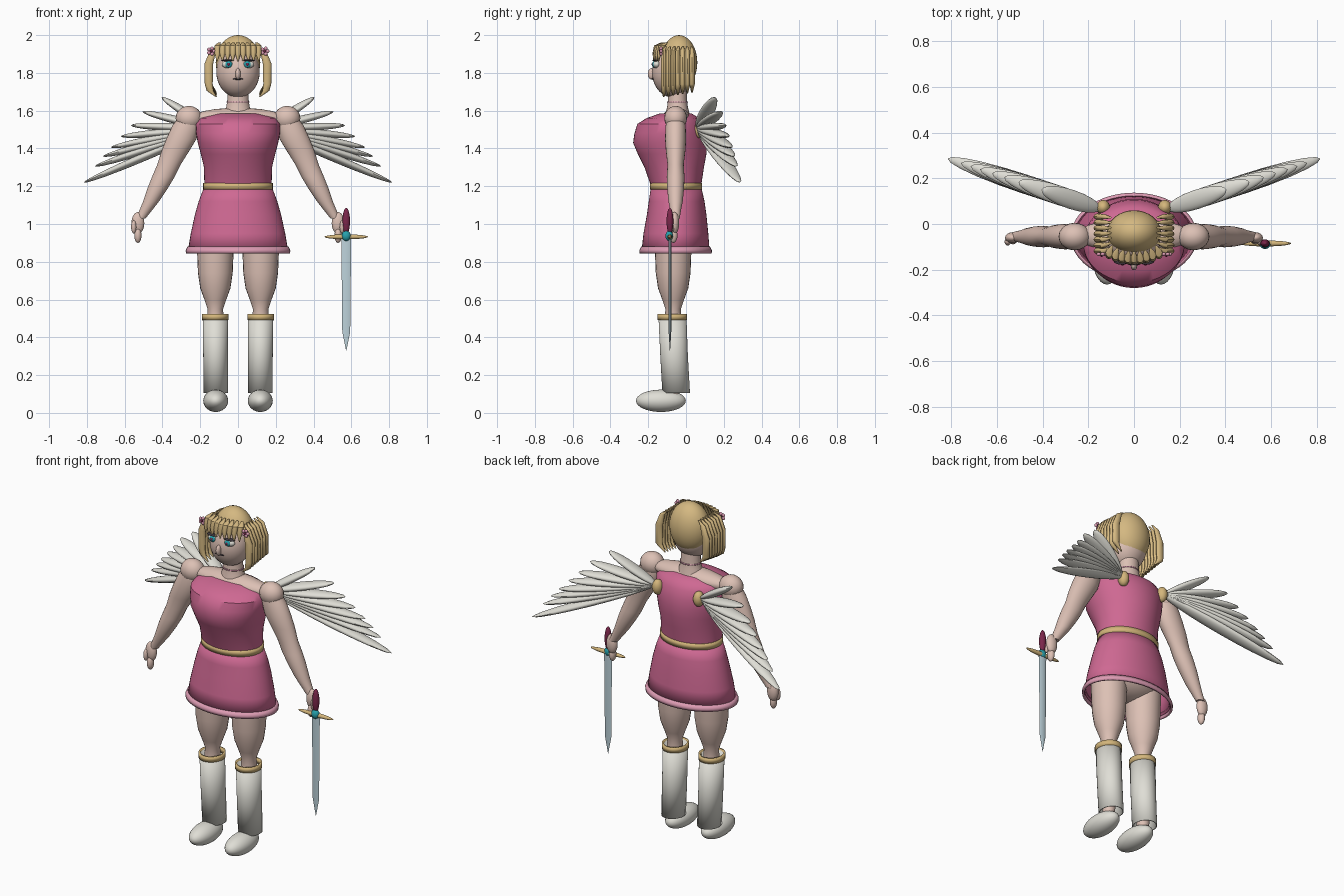
import bpy, bmesh, math
from mathutils import Matrix, Vector

cube = bpy.data.objects.get("Cube")
if cube:
    bpy.data.objects.remove(cube)

parts = []


def material(name, r, g, b):
    m = bpy.data.materials.new(name)
    m.use_nodes = True
    m.diffuse_color = (r, g, b, 1)
    m.node_tree.nodes["Principled BSDF"].inputs["Base Color"].default_value = (r, g, b, 1)
    return m


skin = material("skin", .72, .53, .46)
pink = material("dress pink", .62, .14, .29)
light_pink = material("hem pink", .72, .33, .45)
blond = material("blond hair", .66, .48, .22)
gold = material("gold trim", .66, .47, .20)
white = material("feather white", .74, .73, .67)
steel = material("blade steel", .52, .66, .72)
teal = material("teal gem", .02, .36, .42)
wine = material("wine red", .20, .02, .07)
dark = material("dark lash", .05, .04, .05)


def finish(name, bm, mat):
    bmesh.ops.recalc_face_normals(bm, faces=bm.faces)
    mesh = bpy.data.meshes.new(name)
    bm.to_mesh(mesh)
    bm.free()
    mesh.materials.append(mat)
    ob = bpy.data.objects.new(name, mesh)
    bpy.context.collection.objects.link(ob)
    parts.append(ob)
    return ob


def ball(name, loc, radii, mat, turn=None, seg=20):
    """Ellipsoid, optionally turned by a rotation matrix."""
    bm = bmesh.new()
    m = Matrix.Translation(loc) @ (turn or Matrix()) @ Matrix.Diagonal((*radii, 1))
    bmesh.ops.create_uvsphere(bm, u_segments=seg, v_segments=seg // 2 + 2, radius=1, matrix=m)
    return finish(name, bm, mat)


def loft(name, rings, mat, seg=24, caps=True, wall=0):
    """Skin over level ellipses given as (x, y, z, x radius, y radius)."""
    bm = bmesh.new()
    loops = []
    for x, y, z, rx, ry in rings:
        angles = [math.tau * i / seg for i in range(seg)]
        loops.append([bm.verts.new((x + rx * math.cos(a), y + ry * math.sin(a), z)) for a in angles])
    for a, b in zip(loops, loops[1:]):
        for i in range(seg):
            j = (i + 1) % seg
            bm.faces.new((a[i], a[j], b[j], b[i]))
    if caps:
        bm.faces.new(loops[0])
        bm.faces.new(loops[-1])
    ob = finish(name, bm, mat)
    if wall:
        ob.modifiers.new("wall", "SOLIDIFY").thickness = wall
    return ob


def body(z, w, front, back, grow=0):
    return (0, (front + back) / 2, z, w + grow, (back - front) / 2 + grow)


# Dress, belt and hem
dress = [(.86, .265, -.235, .125), (.95, .25, -.225, .118), (1.05, .228, -.207, .108),
         (1.12, .208, -.197, .098), (1.2, .178, -.185, .08), (1.3, .18, -.22, .095),
         (1.37, .197, -.255, .108), (1.43, .213, -.28, .11), (1.48, .222, -.273, .105),
         (1.53, .222, -.257, .09), (1.56, .2, -.21, .07), (1.585, .12, -.14, .03)]
loft("dress_bodice", [body(*r) for r in dress[4:]], pink, 48)
loft("dress_skirt", [body(*r) for r in dress[:5]], pink, 48, False, .005)
loft("belt", [body(z, .18, -.186, .082, .004) for z in (1.182, 1.218)], gold, 48, False, .008)
loft("skirt_hem", [body(z, .265, -.235, .125, g) for z, g in
                   ((.845, .011), (.86, .012), (.88, .003))], light_pink, 48, False, .012)

# Torso under the dress
ball("shoulder_bar", (0, -.05, 1.56), (.25, .075, .055), skin)
ball("pelvis", (0, -.06, .97), (.205, .13, .12), skin)
loft("neck", [(0, -.045, 1.56, .085, .07), (0, -.045, 1.62, .062, .055),
              (0, -.045, 1.66, .056, .05), (0, -.045, 1.78, .056, .05)], skin)
loft("choker", [(0, -.045, z, .061, .055) for z in (1.643, 1.649)], light_pink, 24, False, .004)

# Head and face
ball("face", (0, -.07, 1.805), (.115, .11, .135), skin, seg=32)
ball("nose", (0, -.182, 1.795), (.014, .02, .03), skin)
ball("mouth", (0, -.174, 1.768), (.028, .008, .005), dark)
ball("hair_cap", (0, -.037, 1.855), (.118, .097, .145), blond, seg=32)

# Fringe of pointed locks
for i in range(9):
    x = -.108 + .027 * i
    bow = .025 * (abs(x) / .108) ** 2
    loft(f"fringe_lock_{i + 1}", [(x * .9, -.125 + bow, 1.962, .006, .006),
                                  (x, -.15 + bow, 1.945, .016, .02),
                                  (x, -.166 + bow, 1.905, .016, .012),
                                  (x * 1.03, -.17 + bow, 1.86, .002, .003)], blond, 10)

for s, side in ((1, "left"), (-1, "right")):
    # Side hair
    for i in range(7):
        y = -.118 + .025 * i
        drop = .004 * i
        loft(f"{side}_hair_lock_{i + 1}",
             [(s * .105, y * .9, 1.94, .006, .005), (s * .132, y, 1.92, .016, .011),
              (s * .154, y, 1.85, .023, .0145), (s * .155, y, 1.74, .021, .0145),
              (s * .148, y, 1.705 + drop, .018, .012), (s * .115, y, 1.672 + drop, .003, .004)], blond, 12)

    # Hair flower
    spot = Vector((s * .142, -.132, 1.915))
    for k in range(5):
        a = math.tau * k / 5
        ball(f"{side}_petal_{k + 1}", spot + Vector((math.cos(a), 0, math.sin(a))) * .015,
             (.01, .008, .01), light_pink, seg=10)
    ball(f"{side}_flower_heart", spot + Vector((0, -.006, 0)), (.007, .006, .007), wine, seg=10)

    # Eye
    ball(f"{side}_eye", (s * .052, -.155, 1.845), (.034, .02, .021), white)
    ball(f"{side}_iris", (s * .05, -.168, 1.845), (.019, .011, .018), teal)
    ball(f"{side}_pupil", (s * .05, -.175, 1.845), (.008, .007, .009), wine, seg=12)
    ball(f"{side}_lash", (s * .054, -.16, 1.866), (.036, .018, .005), dark)

    # Arm and hand
    ball(f"{side}_shoulder", (s * .26, -.055, 1.56), (.07, .06, .065), skin)
    arm = [(.255, 1.59, .04, .04), (.275, 1.52, .073, .053), (.3, 1.45, .08, .056),
           (.33, 1.39, .074, .052), (.365, 1.315, .062, .043), (.395, 1.25, .06, .047),
           (.425, 1.19, .054, .045), (.46, 1.12, .042, .038), (.49, 1.07, .033, .028),
           (.515, 1.03, .026, .022)]
    loft(f"{side}_arm", [(s * x, -.055, z, rx, ry) for x, z, rx, ry in arm], skin)
    ball(f"{side}_palm", (s * .53, -.06, 1.005), (.034, .024, .058), skin)
    ball(f"{side}_fingers", (s * .53, -.067, .94), (.019, .022, .04), skin)
    ball(f"{side}_thumb", (s * .552, -.078, .985), (.014, .016, .035), skin)

    # Leg
    leg = [(.07, .03), (.2, .04), (.4, .05), (.5, .044), (.55, .041), (.6, .058),
           (.66, .08), (.74, .092), (.84, .096), (.95, .1)]
    loft(f"{side}_leg", [(s * .12, -.068, z, r, r) for z, r in leg], skin)

    # Boot
    loft(f"{side}_boot_shaft", [(s * .118, -.052, .105, .064, .073), (s * .119, -.063, .3, .065, .073),
                                (s * .12, -.072, .515, .067, .074)], white, 32, False, .006)
    loft(f"{side}_boot_cuff", [(s * .12, -.072, z, .071, .078) for z in (.492, .523)],
         gold, 32, False, .01)
    ball(f"{side}_boot_foot", (s * .118, -.133, .064), (.066, .132, .059), white, seg=28)

    # Wing: a fan of long feathers from a gold root
    ball(f"{side}_wing_root", (s * .135, .073, 1.5), (.03, .032, .045), gold)
    root = Vector((s * .145, .065, 1.505))
    tips = [(.404, 1.671), (.505, 1.595), (.567, 1.522), (.62, 1.464),
            (.673, 1.406), (.715, 1.358), (.757, 1.305), (.815, 1.22)]
    for k, (x, z) in enumerate(tips):
        tip = Vector((s * x, .065 + (x - .145) * .33, z))
        along = (tip - root).normalized()
        across = Vector((-s * .33, 1, 0))
        across = (across - along * across.dot(along)).normalized()
        turn = Matrix((along, across, along.cross(across))).transposed().to_4x4()
        ball(f"{side}_feather_{k + 1}", (root + tip) / 2,
             ((tip - root).length / 2, .042, .021), white, turn)

# Sword held in the left hand
sx, sy = .573, -.085
loft("sword_blade", [(sx, sy, .33, .001, .001), (sx, sy, .43, .021, .007),
                     (sx, sy, .93, .026, .009)], steel, 4)
ball("sword_guard", (sx, sy, .932), (.115, .013, .013), gold)
ball("sword_gem", (sx, sy - .004, .937), (.024, .02, .027), teal)
ball("sword_grip", (sx, sy, 1.015), (.02, .018, .07), wine)

# Smooth shading with crisp edges
bpy.ops.object.select_all(action="DESELECT")
for ob in parts:
    ob.select_set(True)
bpy.context.view_layer.objects.active = parts[0]
bpy.ops.object.shade_smooth_by_angle(angle=math.radians(40))
